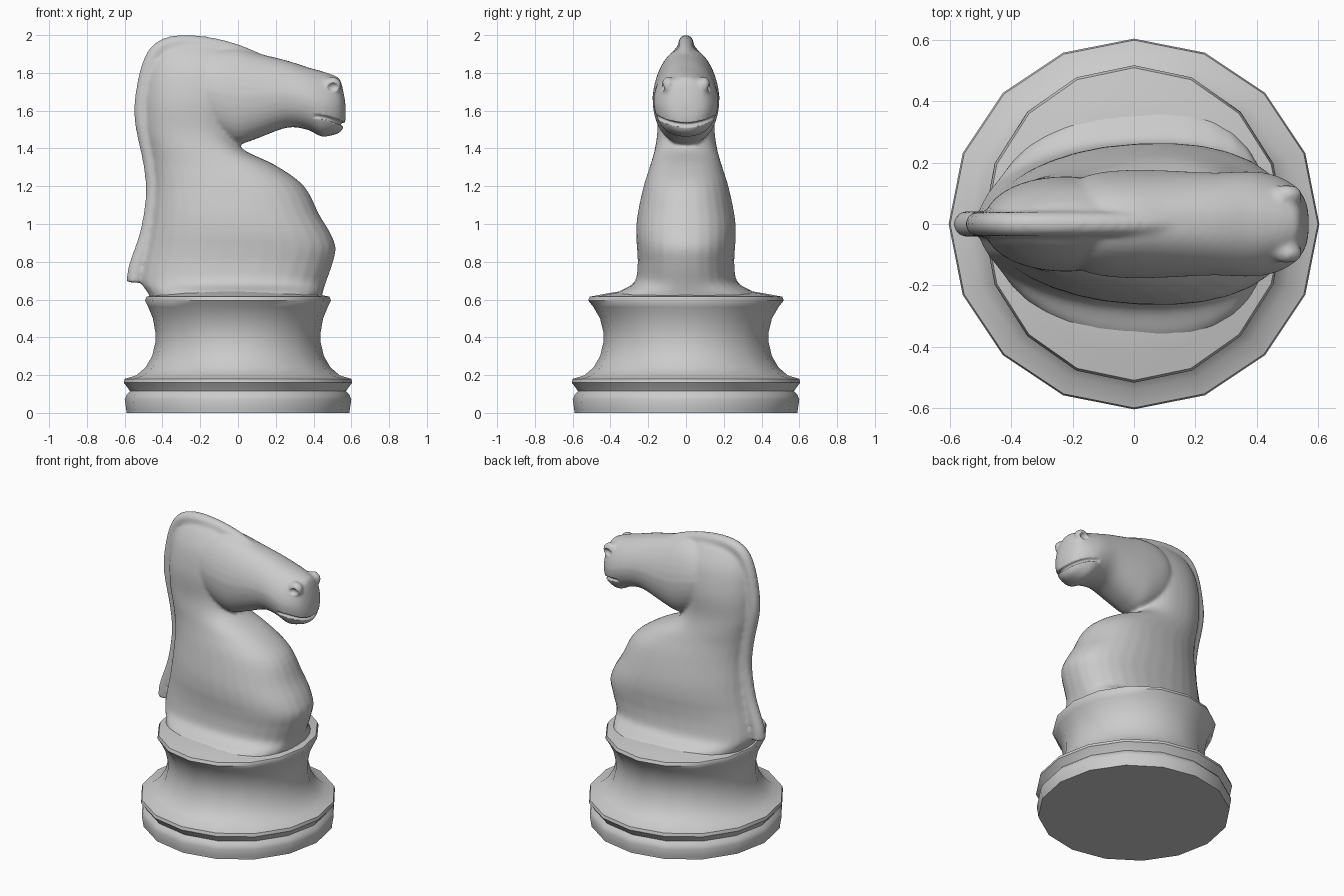
import bpy, bmesh
from math import sin, cos, pi
from mathutils import Vector

if "Cube" in bpy.data.objects:
    bpy.data.objects.remove(bpy.data.objects["Cube"])


def smooth_rows(rows, n=4):
    """Catmull-Rom interpolation of rows of numbers."""
    out = []
    for i in range(len(rows) - 1):
        p = [rows[max(i - 1, 0)], rows[i], rows[i + 1], rows[min(i + 2, len(rows) - 1)]]
        for k in range(n):
            t = k / n
            out.append([0.5 * (2 * b + (c - a) * t + (2 * a - 5 * b + 4 * c - d) * t * t
                               + (3 * b - a - 3 * c + d) * t ** 3) for a, b, c, d in zip(*p)])
    return out + [list(rows[-1])]


def loft(bm, rings):
    """Skin closed rings of points and cap both ends."""
    vs = [[bm.verts.new(p) for p in r] for r in rings]
    n = len(vs[0])
    faces = [bm.faces.new((a[i], a[(i + 1) % n], b[(i + 1) % n], b[i]))
             for a, b in zip(vs, vs[1:]) for i in range(n)]
    faces += [bm.faces.new(vs[0]), bm.faces.new(vs[-1])]
    bmesh.ops.recalc_face_normals(bm, faces=faces)


def finish(name, bm):
    me = bpy.data.meshes.new(name)
    bm.to_mesh(me)
    bm.free()
    ob = bpy.data.objects.new(name, me)
    bpy.context.collection.objects.link(ob)
    return ob


def sp(v, e):
    return abs(v) ** e * (1 if v >= 0 else -1)


ANG = [2 * pi * i / 32 for i in range(32)]

# turned 16-sided base: (radius, z, x squeeze)
base_profile = [(.59, 0, 1), (.592, .02, 1), (.6, .07, 1), (.59, .095, 1), (.572, .115, 1),
                (.585, .135, 1), (.605, .16, 1), (.6, .18, 1), (.54, .198, 1), (.49, .24, 1),
                (.455, .30, 1), (.438, .37, 1), (.438, .43, 1), (.455, .5, .99), (.49, .56, .97),
                (.518, .595, .95), (.51, .615, .95), (.43, .63, .97), (.34, .645, 1)]
bm = bmesh.new()
loft(bm, [[(r * s * cos(i * pi / 8), r * sin(i * pi / 8), z) for i in range(16)]
          for r, z, s in base_profile])
base = finish("base", bm)
bpy.context.view_layer.objects.active = base
base.select_set(True)
bpy.ops.object.shade_smooth_by_angle(angle=0.9)

bm = bmesh.new()
# chest and neck: (z, back x, front x, half width)
neck = [(.60, -.46, .44, .40), (.64, -.48, .45, .36), (.69, -.51, .465, .275), (.78, -.50, .497, .257),
        (.87, -.48, .517, .26), (.95, -.465, .49, .265), (1.05, -.45, .43, .257),
        (1.2, -.44, .35, .225), (1.31, -.45, .2, .19), (1.4, -.465, .02, .165),
        (1.5, -.485, -.03, .152), (1.65, -.49, -.02, .155), (1.8, -.47, 0, .13),
        (1.9, -.42, -.05, .08), (1.95, -.36, -.1, .035)]
rings = []
for z, b, f, w in smooth_rows(neck):
    c, h = (b + f) / 2, (f - b) / 2
    # fuller towards the chest than at the back
    rings.append([(c + h * sp(cos(a), .9), w * sp(sin(a), .9) * (1 + .12 * cos(a)) / 1.01, z)
                  for a in ANG])
loft(bm, rings)

# head: (x, bottom z, top z, half width)
head = [(-.21, 1.58, 1.84, .10), (-.17, 1.52, 1.90, .15), (-.1, 1.46, 1.93, .17),
        (0, 1.423, 1.93, .177), (.1, 1.452, 1.905, .175), (.26, 1.51, 1.865, .168),
        (.37, 1.498, 1.83, .172), (.44, 1.463, 1.81, .165), (.5, 1.47, 1.79, .142),
        (.54, 1.485, 1.765, .11), (.562, 1.52, 1.68, .07), (.57, 1.56, 1.62, .03)]
rings = []
for x, b, t, w in smooth_rows(head):
    c, h = (b + t) / 2, (t - b) / 2
    rings.append([(x, w * sp(cos(a), .85) * (1 - .18 * max(sin(a), 0)), c + h * sp(sin(a), .9))
                  for a in ANG])
loft(bm, rings)

# mane ridge running from the tail of the neck over the crown: (x, z, radius)
mane = smooth_rows([(-.545, .69, .045), (-.535, .77, .045), (-.477, .95, .043), (-.447, 1.15, .042),
                    (-.46, 1.32, .042), (-.505, 1.55, .043), (-.498, 1.7, .043),
                    (-.462, 1.85, .043), (-.405, 1.93, .043), (-.3, 1.958, .043),
                    (-.15, 1.947, .042), (0, 1.91, .04), (.14, 1.86, .03)])
rings = []
for i, (x, z, r) in enumerate(mane):
    p, q = mane[max(i - 1, 0)], mane[min(i + 1, len(mane) - 1)]
    t = Vector((q[0] - p[0], 0, q[1] - p[1])).normalized()
    n = Vector((-t.z, 0, t.x))
    rings.append([Vector((x, 0, z)) + n * r * cos(a) + Vector((0, r * .95 * sin(a), 0))
                  for a in ANG[::2]])
loft(bm, rings)

# nostril rims
for s in (1, -1):
    r = bmesh.ops.create_uvsphere(bm, u_segments=16, v_segments=10, radius=1)
    bmesh.ops.scale(bm, verts=r["verts"], vec=(.05, .035, .045))
    bmesh.ops.translate(bm, verts=r["verts"], vec=(.5, s * .095, 1.735))
horse = finish("horse", bm)

# cutters for nostrils and the mouth line
bm = bmesh.new()
for s in (1, -1):
    r = bmesh.ops.create_uvsphere(bm, u_segments=16, v_segments=10, radius=1)
    bmesh.ops.scale(bm, verts=r["verts"], vec=(.035, .03, .025))
    bmesh.ops.translate(bm, verts=r["verts"], vec=(.505, s * .135, 1.725))
rings = []
for i in range(17):
    a = -pi / 2 + pi * i / 16
    c = Vector((.40 + .165 * cos(a), .165 * sin(a), 1.525 + .045 * sin(a) ** 2))
    d = Vector((cos(a), sin(a), 0))
    rings.append([c + d * .022 * cos(b) + Vector((0, 0, .012 * sin(b))) for b in ANG[::4]])
loft(bm, rings)
cutter = finish("face_cutter", bm)
cutter.hide_render = True
cutter.hide_viewport = True

# fuse the parts into one soft carved form
m = horse.modifiers.new("fuse", 'REMESH')
m.mode = 'VOXEL'
m.voxel_size = .012
m.use_smooth_shade = True
m = horse.modifiers.new("face", 'BOOLEAN')
m.operation = 'DIFFERENCE'
m.object = cutter
m = horse.modifiers.new("soften", 'SMOOTH')
m.factor = .5
m.iterations = 5
for p in horse.data.polygons:
    p.use_smooth = True
for p in cutter.data.polygons:
    p.use_smooth = True
